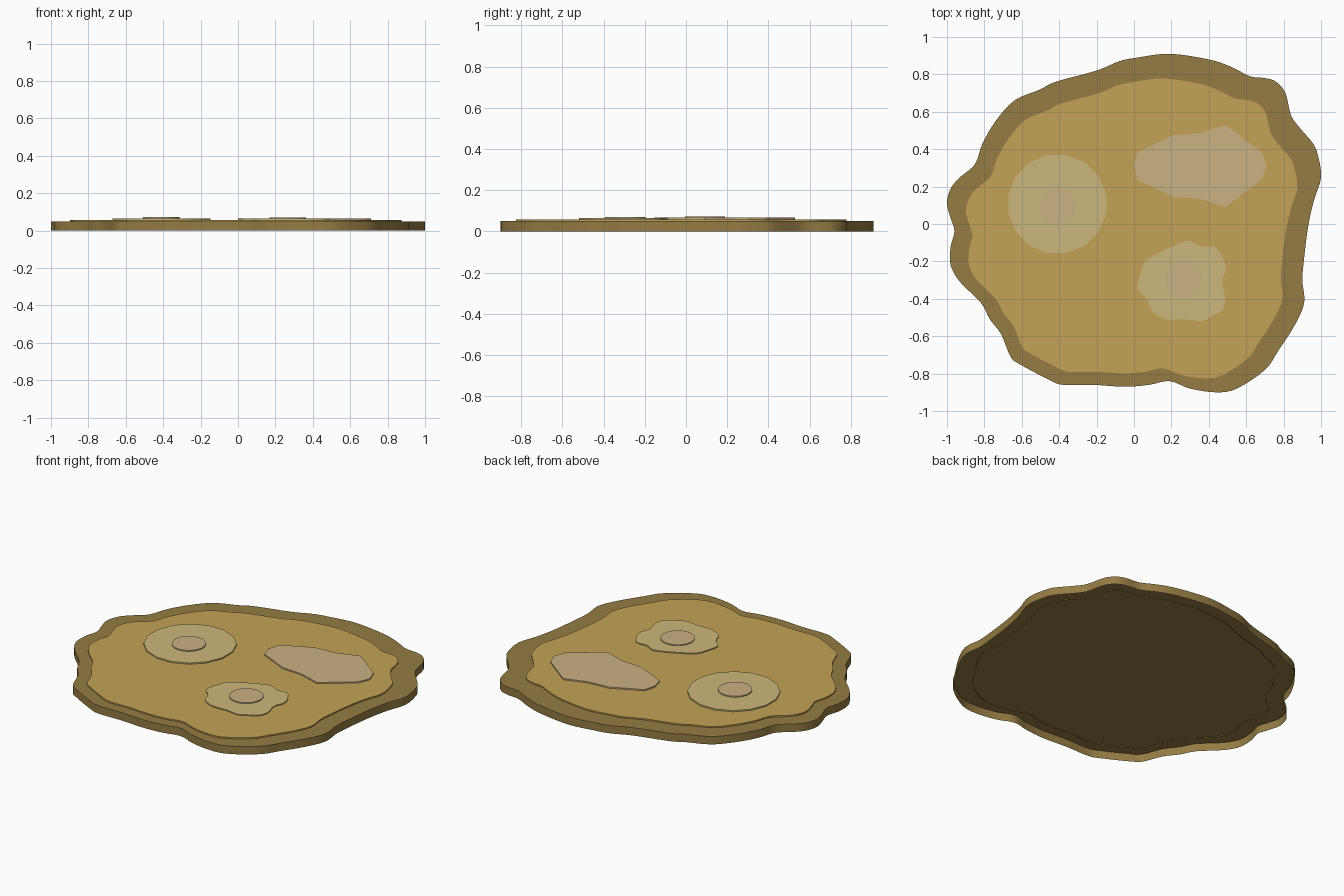
import bpy
import bmesh
from math import sin, cos, pi, radians
from mathutils import Vector

cube = bpy.data.objects.get("Cube")
if cube:
    bpy.data.objects.remove(cube, do_unlink=True)


def make_material(name, colour):
    material = bpy.data.materials.new(name)
    material.use_nodes = True
    rgba = (*colour, 1)
    material.diffuse_color = rgba
    for node in material.node_tree.nodes:
        if node.type == 'BSDF_PRINCIPLED':
            node.inputs["Base Color"].default_value = rgba
            node.inputs["Roughness"].default_value = 0.9
    return material


def to_points(hundredths):
    return [Vector((x, y)) / 100 for x, y in hundredths]


def smooth_loop(points, steps):
    """Closed Catmull-Rom curve through the points."""
    result = []
    count = len(points)
    for i in range(count):
        a, b, c, d = (points[(i + k) % count] for k in (-1, 0, 1, 2))
        for s in range(steps):
            t = s / steps
            result.append((b * 2 + (c - a) * t
                           + (a * 2 - b * 5 + c * 4 - d) * t ** 2
                           + (b * 3 - a - c * 3 + d) * t ** 3) / 2)
    return result


def circle(centre, radius, sides):
    return [Vector(centre) + radius * Vector((cos(a), sin(a)))
            for a in ((i + 0.5) * 2 * pi / sides for i in range(sides))]


def open_slab(name, outline, bottom, top, material):
    """Flat top with a vertical wall, hollow underneath."""
    bm = bmesh.new()
    lower = [bm.verts.new((p.x, p.y, bottom)) for p in outline]
    upper = [bm.verts.new((p.x, p.y, top)) for p in outline]
    count = len(outline)
    for i in range(count):
        j = (i + 1) % count
        bm.faces.new((lower[i], lower[j], upper[j], upper[i]))
    cap = bm.faces.new(upper)
    cap.normal_update()
    if cap.normal.z < 0:
        bmesh.ops.reverse_faces(bm, faces=bm.faces[:])
    bmesh.ops.triangulate(bm, faces=[cap])
    mesh = bpy.data.meshes.new(name)
    bm.to_mesh(mesh)
    bm.free()
    mesh.materials.append(material)
    obj = bpy.data.objects.new(name, mesh)
    bpy.context.collection.objects.link(obj)
    bpy.ops.object.select_all(action='DESELECT')
    obj.select_set(True)
    bpy.context.view_layer.objects.active = obj
    bpy.ops.object.shade_smooth_by_angle(angle=radians(30))
    return obj


rim_brown = make_material("rim brown", (0.30, 0.20, 0.058))
golden = make_material("golden tan", (0.54, 0.36, 0.092))
pale = make_material("pale straw", (0.60, 0.47, 0.20))
pinkish = make_material("pinkish beige", (0.60, 0.44, 0.235))

# Wavy outer rim
rim_outline = smooth_loop(to_points([
    (100, 25), (98, 38), (95, 44), (89, 51), (84, 58), (81, 70), (76, 76),
    (70, 78), (62, 79), (52, 84), (40, 88), (19, 91), (2, 89), (-8, 87),
    (-20, 82), (-42, 76), (-50, 72), (-64, 66), (-74, 55), (-81, 43),
    (-85, 32), (-93, 25), (-98, 19), (-100, 11), (-98, 3), (-96, -4),
    (-98, -12), (-98, -22), (-93, -31), (-82, -42), (-77, -51), (-71, -59),
    (-66, -71), (-61, -75), (-46, -83), (-38, -86), (-22, -86), (-5, -87),
    (8, -86), (19, -84), (30, -88), (44, -90), (55, -88), (70, -78),
    (77, -68), (86, -54), (91, -42), (90, -30), (91, -18), (93, -2),
    (96, 12)]), 4)
open_slab("outer_rim", rim_outline, 0, 0.05, rim_brown)

# Raised inner surface follows the rim at a smaller size
inner_outline = [p * 0.886 + Vector((-0.013, -0.028)) for p in rim_outline]
open_slab("inner_surface", inner_outline, 0.045, 0.058, golden)

# Round patch with its button
open_slab("round_patch", circle((-0.41, 0.107), 0.267, 16), 0.054, 0.066, pale)
open_slab("round_patch_button", circle((-0.41, 0.093), 0.098, 32),
          0.06, 0.073, pinkish)

# Wavy patch with its button
wavy_outline = smooth_loop(to_points([
    (30, -9), (36, -12), (43, -12), (48, -19), (49, -25), (47, -31),
    (49, -40), (47, -46), (42, -49), (36, -52), (28, -51), (18, -51),
    (10, -47), (7, -40), (2, -35), (3, -28), (6, -20), (12, -16),
    (18, -13), (25, -10)]), 3)
open_slab("wavy_patch", wavy_outline, 0.054, 0.064, pale)
open_slab("wavy_patch_button", circle((0.265, -0.295), 0.098, 32),
          0.06, 0.07, pinkish)

# Angular slab, mirrored about its long axis
half = to_points([(0, 31), (2, 38.5), (21, 47.5), (35, 48.5), (49, 53),
                  (68, 38.5), (71, 31)])
mirrored = [Vector((p.x, 0.62 - p.y)) for p in half[-2:0:-1]]
open_slab("angular_slab", half + mirrored, 0.054, 0.066, pinkish)
